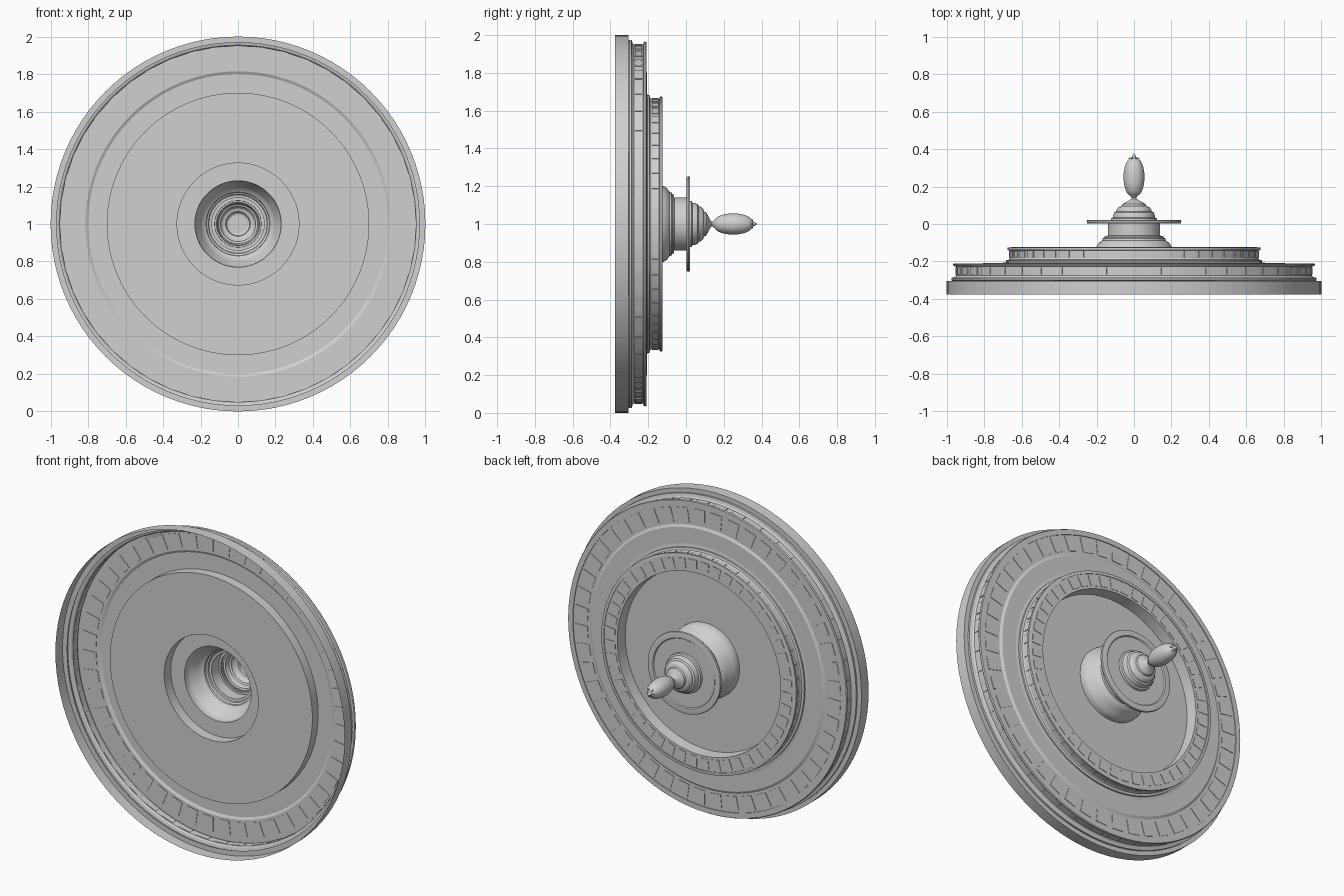
import bpy, bmesh, math
from mathutils import Vector

if "Cube" in bpy.data.objects:
    bpy.data.objects.remove(bpy.data.objects["Cube"])

stone = bpy.data.materials.new("grey_stone")
stone.diffuse_color = (0.63, 0.63, 0.63, 1)
stone.use_nodes = True
stone.node_tree.nodes["Principled BSDF"].inputs["Base Color"].default_value = stone.diffuse_color
CENTRE_Z = 1.0


def polar(r, y, a):
    return Vector((r * math.cos(a), y, CENTRE_Z + r * math.sin(a)))


def finish(name, bm, angle):
    bmesh.ops.recalc_face_normals(bm, faces=bm.faces)
    mesh = bpy.data.meshes.new(name)
    bm.to_mesh(mesh)
    bm.free()
    mesh.materials.append(stone)
    ob = bpy.data.objects.new(name, mesh)
    bpy.context.collection.objects.link(ob)
    bpy.ops.object.select_all(action='DESELECT')
    ob.select_set(True)
    bpy.context.view_layer.objects.active = ob
    bpy.ops.object.shade_smooth_by_angle(angle=math.radians(angle))
    return ob


def revolve(name, profile, segments=96, angle=28):
    """Turn a (radius, y) profile around the long axis."""
    bm = bmesh.new()
    rings = []
    for r, y in profile:
        if r < 1e-5:
            rings.append([bm.verts.new(polar(0, y, 0))] * segments)
        else:
            rings.append([bm.verts.new(polar(r, y, 2 * math.pi * i / segments))
                          for i in range(segments)])
    for a, b in zip(rings, rings[1:]):
        for i in range(segments):
            j = (i + 1) % segments
            corners = list(dict.fromkeys((a[i], a[j], b[j], b[i])))
            bm.faces.new(corners)
    return finish(name, bm, angle)


def panels(name, r0, r1, y0, y1, fill=0.66, count=48):
    """Ring of thin raised panels bounded by radius and y."""
    bm = bmesh.new()
    step = 2 * math.pi / count
    for k in range(count):
        a0 = (k + 0.5 - fill / 2) * step
        a1 = a0 + fill * step
        v = [bm.verts.new(polar(r, y, a))
             for r in (r0, r1) for y in (y0, y1) for a in (a0, a1)]
        for f in ((0, 1, 3, 2), (4, 6, 7, 5), (0, 4, 5, 1),
                  (2, 3, 7, 6), (0, 2, 6, 4), (1, 5, 7, 3)):
            bm.faces.new([v[i] for i in f])
    return finish(name, bm, 28)


# wide lower tier: open rim, mouldings, wall and top face
revolve("lower_tier", [
    (1.0, -.375), (1.0, -.305), (.968, -.305), (.975, -.30), (.975, -.288),
    (.957, -.283), (.95, -.275), (.95, -.228), (.962, -.224), (.966, -.217),
    (.962, -.21), (.93, -.21), (.93, -.215), (.815, -.215), (.80, -.207),
    (.70, -.207)], angle=8)

# narrower upper tier with a sunken inner floor
revolve("upper_tier", [
    (.70, -.207), (.682, -.204), (.682, -.194), (.668, -.19), (.663, -.182),
    (.663, -.142), (.674, -.138), (.674, -.126), (.655, -.124),
    (.655, -.128), (.565, -.128), (.56, -.20), (.23, -.20)], angle=8)

# closing plate on the hollow side
revolve("inner_plate", [(.70, -.207), (.70, -.265), (.68, -.265), (.325, -.265),
                        (.325, -.20)], angle=8)

# panels on the walls and the top faces of both tiers
panels("lower_wall_panels", .948, .954, -.27, -.232)
panels("lower_top_panels", .83, .92, -.218, -.212)
panels("upper_wall_panels", .661, .667, -.18, -.145)
panels("upper_top_panels", .58, .645, -.131, -.125)

# hollow stepped hub
revolve("hub", [
    (.23, -.20), (.23, -.175), (.225, -.155), (.205, -.13), (.20, -.118),
    (.188, -.10), (.17, -.088), (.168, -.078), (.158, -.072), (.155, -.064),
    (.14, -.062), (.14, .01)])

# flange with rounded raised edge
revolve("flange", [
    (.14, .008), (.235, .008), (.24, .002), (.25, .004), (.253, .012),
    (.25, .020), (.24, .022), (.215, .022), (.21, .016), (.115, .016)])

# stepped dome above the flange
revolve("dome", [
    (.125, .008), (.122, .03), (.112, .034), (.11, .05), (.105, .062),
    (.094, .068), (.092, .078), (.082, .09), (.066, .096), (.062, .106),
    (.045, .116), (.025, .126), (.014, .134), (.014, .142)], 64)
revolve("dome_inner_cap", [(.05, .11), (0, .11)], 48)

# bud finial
bud = [(.014, .142), (.022, .152)]
for i in range(1, 12):
    t = math.pi * (0.1 + 0.82 * i / 12)
    bud.append((.056 * math.sin(t) ** .8, .25 - .105 * math.cos(t)))
bud += [(.012, .356), (.009, .366), (0, .378)]
revolve("finial_bud", bud, 32)

# small pointed leaves around the bud tip
bm = bmesh.new()
for k in range(6):
    a = k * math.pi / 3
    base = [bm.verts.new(polar(.016, .345, a - .35)),
            bm.verts.new(polar(.016, .345, a + .35)),
            bm.verts.new(polar(.012, .355, a))]
    tip = bm.verts.new(polar(.034, .352, a))
    bm.faces.new(base)
    for i in range(3):
        bm.faces.new((base[i], base[(i + 1) % 3], tip))
finish("tip_leaves", bm, 28)
